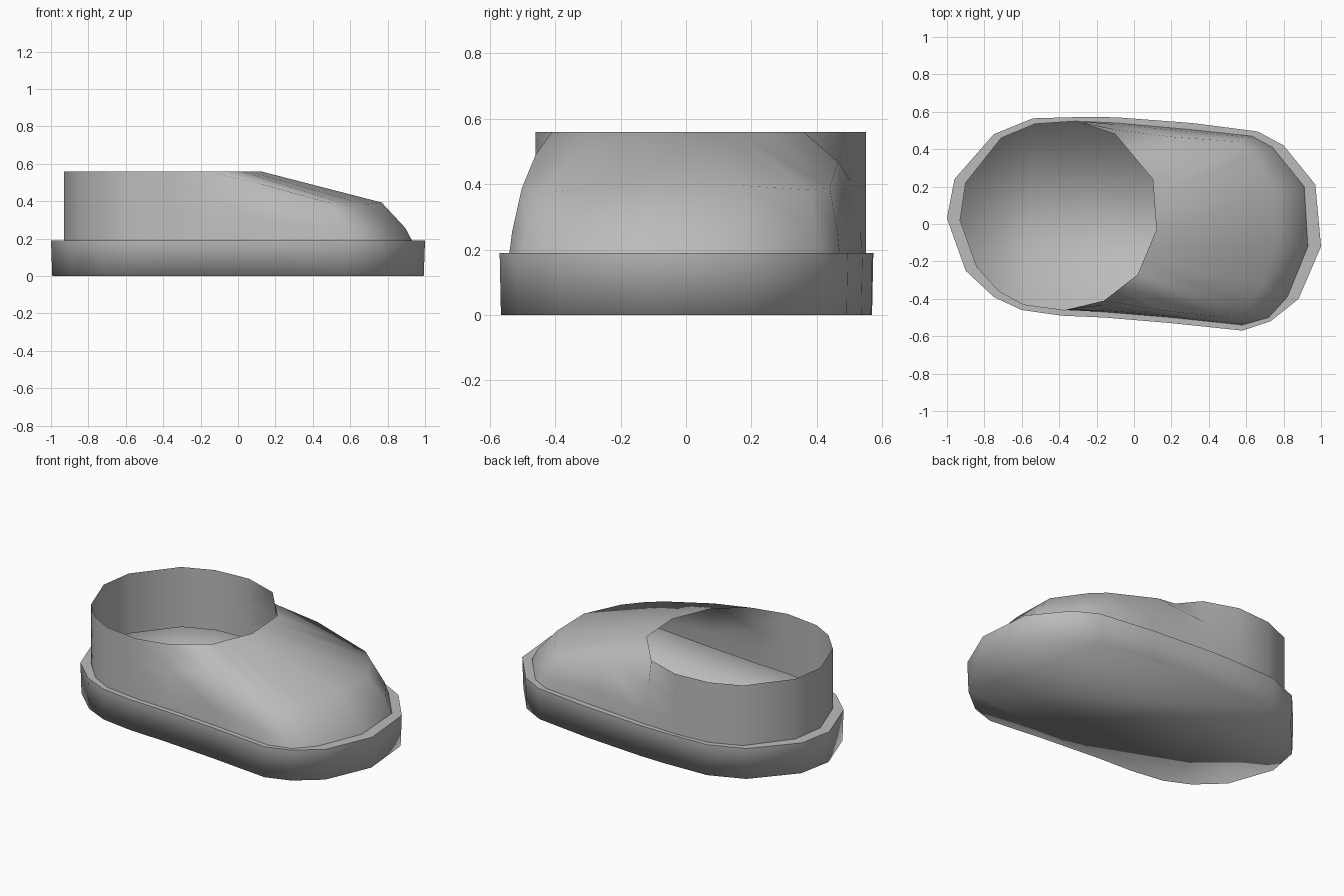
import bpy

if "Cube" in bpy.data.objects:
    bpy.data.objects.remove(bpy.data.objects["Cube"])

# outlines seen from above, starting at the heel, running round the +y side
OUTER = [(-1, .03), (-.96, .24), (-.75, .48), (-.54, .565), (-.25, .573),
         (-.09, .57), (.31, .54), (.66, .495), (.80, .42), (.97, .21),
         (1, -.12), (.88, -.40), (.73, -.52), (.58, -.57), (.20, -.53),
         (-.16, -.50), (-.39, -.49), (-.60, -.46), (-.75, -.39), (-.90, -.25)]
INNER = [(-.93, .02), (-.90, .22), (-.71, .46), (-.53, .535), (-.31, .55),
         (-.09, .54), (.30, .505), (.63, .47), (.74, .41), (.91, .20),
         (.93, -.12), (.82, -.39), (.72, -.50), (.58, -.54), (.20, -.50),
         (-.16, -.47), (-.37, -.46), (-.59, -.43), (-.72, -.36), (-.84, -.23)]
# front arc of the ankle opening (points 5 to 15); the heel follows INNER
ARC = [(-.10, .48), (0, .36), (.10, .24), (.107, .15), (.113, .06), (.12, -.03),
       (.087, -.11), (.053, -.19), (.02, -.27), (-.07, -.34), (-.16, -.41)]
COLLAR = INNER[:5] + ARC + INNER[16:]
# how far the toe cap edge leans in from the base towards the opening
LEAN = [0] * 5 + [.6, .28, .13, .15, .19, .2, .19, .16, .14, .25, .6] + [0] * 4
SOLE_Z, TOP_Z = .19, .56

grey = bpy.data.materials.new("dark_grey")
grey.diffuse_color = (.5, .5, .5, 1)
grey.use_nodes = True
grey.node_tree.nodes["Principled BSDF"].inputs["Base Color"].default_value = grey.diffuse_color


def loft(name, rings, floor=False, sharp_ring=None):
    """Skin a stack of equal-length rings, smooth except along one ring."""
    n = len(rings[0])
    verts = [v for r in rings for v in r]
    faces = []
    for k in range(len(rings) - 1):
        for i in range(n):
            j = (i + 1) % n
            faces.append((k*n + i, k*n + n + i, k*n + n + j, k*n + j))
    if floor:
        faces.append(tuple(range(n)))
    me = bpy.data.meshes.new(name)
    me.from_pydata(verts, [], faces)
    me.shade_smooth()
    for e in me.edges:
        if sharp_ring is not None and all(v // n == sharp_ring for v in e.vertices):
            e.use_edge_sharp = True
    me.materials.append(grey)
    ob = bpy.data.objects.new(name, me)
    bpy.context.collection.objects.link(ob)


def flat(points, z, s=1):
    return [(x * s, y * s, z) for x, y in points]


def lean_ring(share, rise):
    """Ring between sole and opening, following the slope of the toe."""
    ring = []
    for (x, y), (cx, cy), t in zip(INNER, COLLAR, LEAN):
        px, py = x + (cx - x) * t * share, y + (cy - y) * t * share
        ex, ey = x + (cx - x) * t, y + (cy - y) * t
        edge = TOP_Z - .25 * (ex - .1) - .24 * max(0, abs(ey) - .2)
        if ex < 0:
            edge = .41
        ring.append((px, py, SOLE_Z + (edge - SOLE_Z) * rise))
    return ring


# sole: bottom blending into the side wall, crisp ledge round the upper
loft("sole", [flat(OUTER, 0, .993), flat(OUTER, SOLE_Z), flat(INNER, SOLE_Z)],
     floor=True, sharp_ring=1)

# upper: upright heel, rounded toe cap and open ankle
loft("upper", [flat(INNER, SOLE_Z), lean_ring(.22, .33), lean_ring(1, 1), flat(COLLAR, TOP_Z)])
